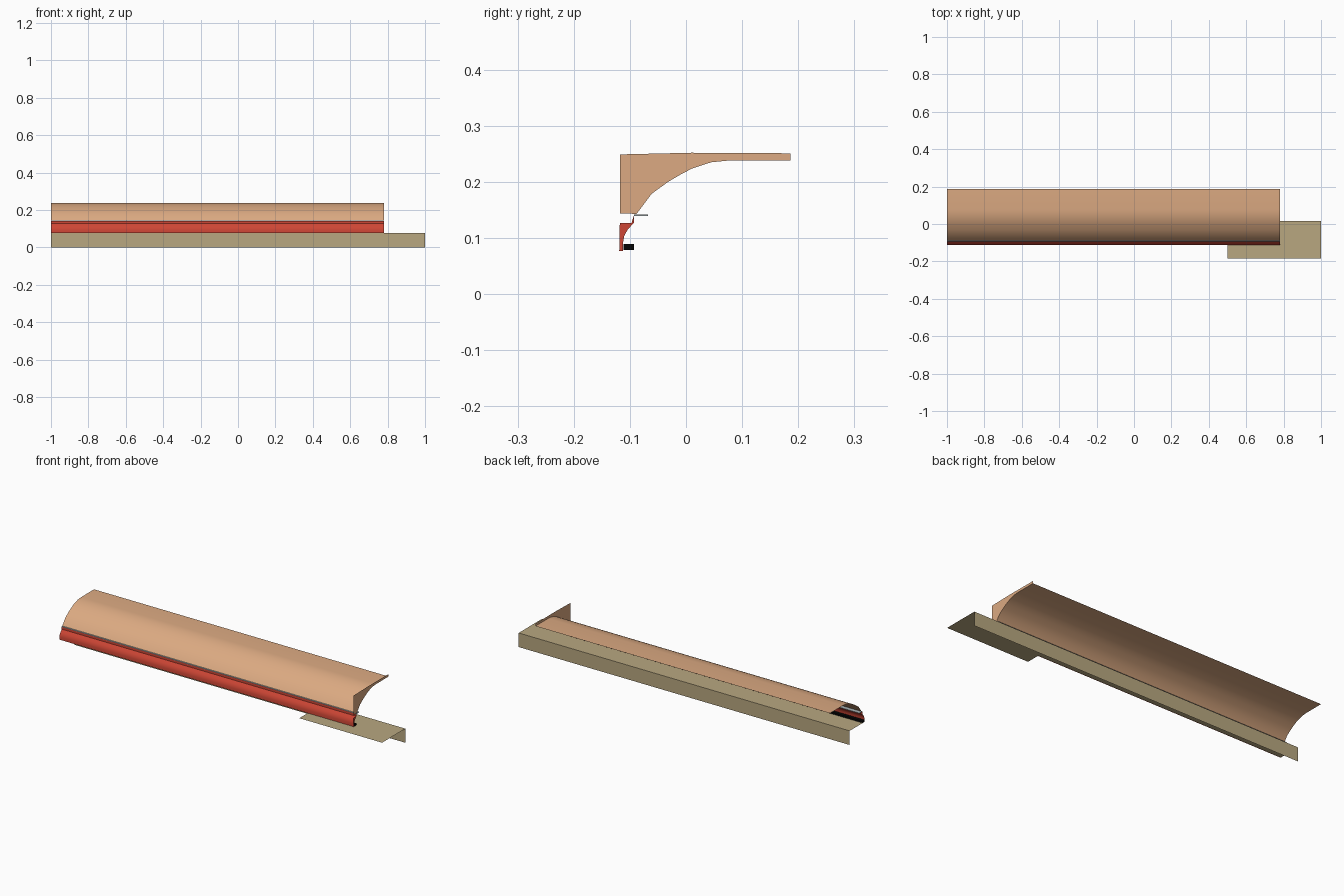
import bpy
import bmesh
from math import radians

cube = bpy.data.objects.get("Cube")
if cube:
    bpy.data.objects.remove(cube, do_unlink=True)

X_START, X_END = -1.0, 0.78      # length of the moulding
DECK_Z, WALL_Y = 0.077, 0.016    # support deck height and its rear wall


def material(name, rgb):
    def linear(c):
        c /= 255
        return c / 12.92 if c <= 0.04045 else ((c + 0.055) / 1.055) ** 2.4
    colour = (*[linear(c) for c in rgb], 1)
    mat = bpy.data.materials.new(name)
    mat.use_nodes = True
    mat.diffuse_color = colour
    bsdf = next(n for n in mat.node_tree.nodes if n.type == "BSDF_PRINCIPLED")
    bsdf.inputs["Base Color"].default_value = colour
    return mat


TAN = material("tan", (220, 170, 130))
RED = material("red", (206, 70, 53))
OLIVE = material("olive", (184, 167, 128))
GREY = material("grey", (172, 182, 184))
BLACK = material("black", (5, 5, 5))


def finish(name, bm, mat, smooth=False):
    mesh = bpy.data.meshes.new(name)
    bm.to_mesh(mesh)
    bm.free()
    mesh.materials.append(mat)
    if smooth:
        mesh.polygons.foreach_set("use_smooth", [True] * len(mesh.polygons))
        mesh.set_sharp_from_angle(angle=radians(40))
    obj = bpy.data.objects.new(name, mesh)
    bpy.context.collection.objects.link(obj)
    return obj


def sheet(name, profile, mat):
    """Thin sheet: a (y, z) profile swept along the moulding."""
    bm = bmesh.new()
    rows = [[bm.verts.new((x, y, z)) for y, z in profile] for x in (X_START, X_END)]
    for i in range(len(profile) - 1):
        bm.faces.new((rows[0][i], rows[1][i], rows[1][i + 1], rows[0][i + 1]))
    return finish(name, bm, mat, True)


def panel(name, points, mat):
    """Single flat face."""
    bm = bmesh.new()
    bm.faces.new([bm.verts.new(p) for p in points])
    return finish(name, bm, mat)


def end_cap(name, outline, mat):
    return panel(name, [(X_END, y, z) for y, z in outline], mat)


def strip(name, y0, y1, z0, z1, mat):
    """Solid bar running the length of the moulding."""
    bm = bmesh.new()
    bmesh.ops.create_cube(bm, size=1)
    for v in bm.verts:
        v.co = (X_END if v.co.x > 0 else X_START,
                y1 if v.co.y > 0 else y0,
                z1 if v.co.z > 0 else z0)
    return finish(name, bm, mat)


# Large curved canopy and its end cap
canopy = [(-0.088, 0.143), (-0.082, 0.151), (-0.061, 0.179), (-0.032, 0.2),
          (-0.01, 0.213), (0.011, 0.224), (0.045, 0.235), (0.075, 0.238), (0.186, 0.238)]
sheet("canopy_sheet", canopy, TAN)
end_cap("canopy_end_cap",
        [(-0.118, 0.144)] + canopy + [(0.186, 0.251), (0.01, 0.252), (-0.118, 0.249)], TAN)

# Small curved red fascia below, with its end cap and lip
fascia = [(-0.112, 0.077), (-0.112, 0.093), (-0.11, 0.104), (-0.104, 0.115), (-0.093, 0.127)]
sheet("fascia_sheet", fascia + [(-0.093, 0.14)], RED)
end_cap("fascia_end_cap", [(-0.119, 0.077)] + fascia + [(-0.118, 0.127)], RED)
end_cap("fascia_lip_cap", [(-0.097, 0.127), (-0.093, 0.127), (-0.093, 0.14)], RED)

# Trim strips
strip("grey_ledge", -0.093, -0.068, 0.139, 0.142, GREY)
strip("black_base_strip", -0.1115, -0.093, 0.079, 0.089, BLACK)

# L-shaped support deck and its hanging rear wall
panel("support_deck", [(x, y, DECK_Z) for x, y in (
    (-1, WALL_Y), (-1, -0.11), (0.5, -0.11), (0.5, -0.185), (1, -0.185), (1, WALL_Y))], OLIVE)
panel("support_wall", [(-1, WALL_Y, 0), (1, WALL_Y, 0),
                       (1, WALL_Y, DECK_Z), (-1, WALL_Y, DECK_Z)], OLIVE)
